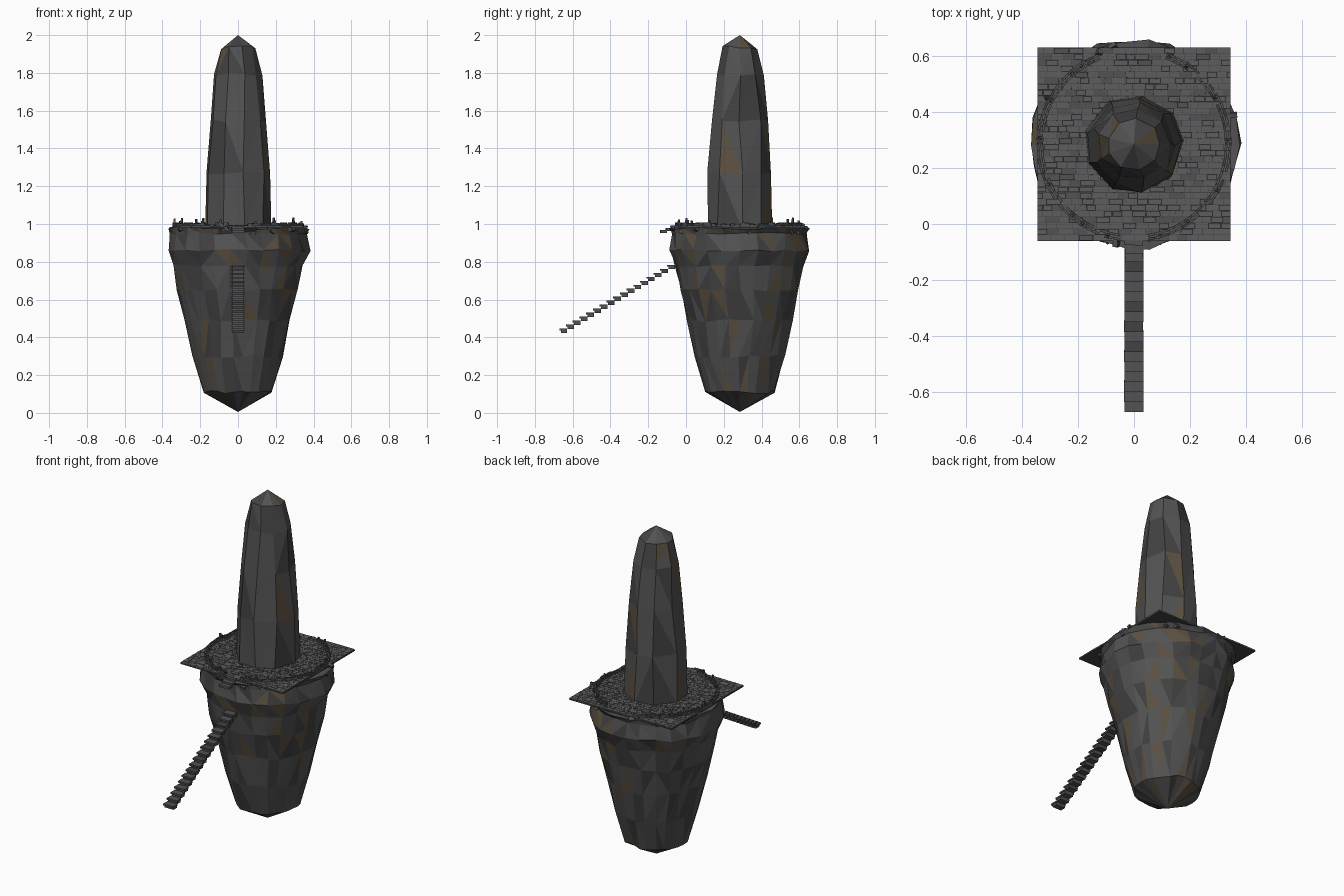
import bpy, bmesh, random
from math import sin, cos, pi, radians, atan2
from mathutils import Matrix, Vector

if "Cube" in bpy.data.objects:
    bpy.data.objects.remove(bpy.data.objects["Cube"])

random.seed(7)
CY = 0.285  # centre of the floating rock in y


def material(name, c):
    m = bpy.data.materials.new(name)
    m.diffuse_color = (*c, 1)
    m.use_nodes = True
    m.node_tree.nodes["Principled BSDF"].inputs["Base Color"].default_value = m.diffuse_color
    return m


GREY = material("stone_grey", (0.085, 0.085, 0.085))
DARK = material("stone_dark", (0.055, 0.055, 0.055))
BROWN = material("stone_brown", (0.105, 0.08, 0.052))
PAVE = material("paving_grey", (0.11, 0.11, 0.11))


def finish(name, bm, mats, weights=None):
    if weights:
        for f in bm.faces:
            f.material_index = random.choices(range(len(mats)), weights)[0]
    bmesh.ops.recalc_face_normals(bm, faces=bm.faces[:])
    me = bpy.data.meshes.new(name)
    bm.to_mesh(me)
    bm.free()
    for m in mats:
        me.materials.append(m)
    ob = bpy.data.objects.new(name, me)
    bpy.context.collection.objects.link(ob)
    return ob


def lathe_rock(name, profile, n, jr, jz, phase, tip_low=None, tip_high=None):
    """Stack jittered rings of n points and close the ends with a tip or a cap."""
    bm = bmesh.new()
    rings = []
    for z, r in profile:
        ring = []
        for i in range(n):
            a = phase + 2 * pi * (i + random.uniform(-.12, .12)) / n
            rr = r * (1 + random.uniform(-jr, jr))
            ring.append(bm.verts.new((rr * cos(a), CY + rr * sin(a),
                                      z + random.uniform(-jz, jz))))
        rings.append(ring)
    for lo, hi in zip(rings, rings[1:]):
        for i in range(n):
            a, b, c, d = lo[i], lo[(i + 1) % n], hi[(i + 1) % n], hi[i]
            tris = random.choice((((a, b, c), (a, c, d)), ((a, b, d), (b, c, d))))
            for t in tris:
                bm.faces.new(t)
    for ring, tip in ((rings[0], tip_low), (rings[-1], tip_high)):
        if tip is None:
            continue
        v = bm.verts.new((0, CY, tip))
        for i in range(n):
            bm.faces.new((ring[i], ring[(i + 1) % n], v))
    return finish(name, bm, (GREY, DARK, BROWN), (6, 3, 1.6))


def box(bm, centre, size, rot=Matrix.Identity(4), taper=1.0):
    vs = bmesh.ops.create_cube(bm, size=1)["verts"]
    for v in vs:
        if v.co.z > 0:
            v.co.x *= taper
            v.co.y *= taper
        v.co = Vector(centre) + rot @ Vector([a * b for a, b in zip(v.co, size)])


# Floating rock base
lathe_rock("rock_base",
           [(0.11, .182), (0.30, .238), (0.49, .278), (0.65, .318),
            (0.78, .343), (0.86, .375), (0.95, .358), (0.98, .372)],
           26, .025, .008, 0, 0.005, 0.978)

# Tall nine-sided spire
lathe_rock("spire", [(0.97, .176), (1.27, .170), (1.55, .150), (1.79, .128), (1.935, .093)],
           9, .03, .01, radians(2), None, 2.0)

# Square platform slab
S = 0.345
bm = bmesh.new()
box(bm, (0, CY, .983), (2 * S, 2 * S, .006))
finish("platform_slab", bm, (DARK,))

# Paving bricks in running courses
bm = bmesh.new()
rows = 32
h = 2 * S / rows
for j in range(rows):
    y = CY - S + h * (j + .5)
    x = -S
    first = True
    while x < S - 1e-4:
        w = random.uniform(.03, .055) * (random.uniform(.4, 1) if first else 1)
        first = False
        w = min(w, S - x)
        if S - x - w < .012:
            w = S - x
        t = random.uniform(.005, .007)
        box(bm, (x + w / 2, y, .985 + t / 2), (w - .002, h - .002, t))
        x += w
finish("paving", bm, (PAVE, GREY), (4, 1))

# Fine gravel scattered inside the ring wall
bm = bmesh.new()
for k in range(350):
    a, r = random.uniform(0, 2 * pi), .325 * random.uniform(.25, 1) ** .5
    s = random.uniform(.003, .006)
    box(bm, (r * cos(a), CY + r * sin(a), .992), (s, s, .004), Matrix.Rotation(a, 4, 'Z'))
finish("gravel", bm, (DARK, GREY), (1, 2))

# Broken low ring wall: two thin courses of curb stones, open at front and back
bm = bmesh.new()
N = 84
for k in range(N):
    deg = 360 * (k + .5) / N
    if abs(deg - 270) < 7 or abs(deg - 90) < 20:
        continue
    a = radians(deg)
    for r in (.343, .329):
        if random.random() < .15:
            continue
        hh = random.uniform(.012, .024)
        box(bm, (r * cos(a), CY + r * sin(a), .985 + hh / 2),
            (.009, .0235, hh), Matrix.Rotation(a + random.uniform(-.05, .05), 4, 'Z'))
finish("ring_wall", bm, (GREY, DARK), (3, 1))

# Ruined posts standing on the ring
bm = bmesh.new()
for deg in (3, 30, 56, 68, 124, 131, 152, 176, 205, 229, 237, 254, 286, 305, 331):
    a = radians(deg)
    hh = random.uniform(.03, .055)
    tilt = Matrix.Rotation(a, 4, 'Z') @ Matrix.Rotation(random.uniform(-.15, .15), 4, 'Y')
    box(bm, (.337 * cos(a), CY + .337 * sin(a), .983 + hh / 2), (.014, .014, hh), tilt, .6)
    box(bm, (.337 * cos(a), CY + .337 * sin(a), .995), (.022, .022, .018), tilt)
finish("posts", bm, (GREY,))

# Loose stones along the rim
bm = bmesh.new()
for k in range(22):
    a = random.uniform(0, 2 * pi)
    s = random.uniform(.008, .02)
    r = random.uniform(.35, .372)
    rot = Matrix.Rotation(random.uniform(0, 3), 4, Vector((1, random.random(), random.random())))
    box(bm, (r * cos(a), CY + r * sin(a), random.uniform(.95, .988)), (s * 1.6, s, s), rot)
finish("rim_stones", bm, (GREY, DARK), (2, 1))

# Broken landing steps at the platform entrance
bm = bmesh.new()
for i in range(3):
    box(bm, (0, -.058 - .03 * i, .982 - .011 * i), (.066, .036, .014),
        Matrix.Rotation(random.uniform(-.06, .06), 4, 'Z'))
finish("landing_steps", bm, (GREY,))

# Floating staircase: treads with a smaller block beneath each
bm = bmesh.new()
n = 17
y0, y1, z0, z1 = -.65, -.08, .437, .775
for i in range(n):
    t = i / (n - 1)
    y, z = y0 + (y1 - y0) * t, z0 + (z1 - z0) * t
    box(bm, (random.uniform(-.001, .001), y, z + .004), (.068, .042, .01))
    box(bm, (0, y + .004, z - .006), (.06, .034, .016))
finish("stairs", bm, (GREY, DARK), (3, 1))
